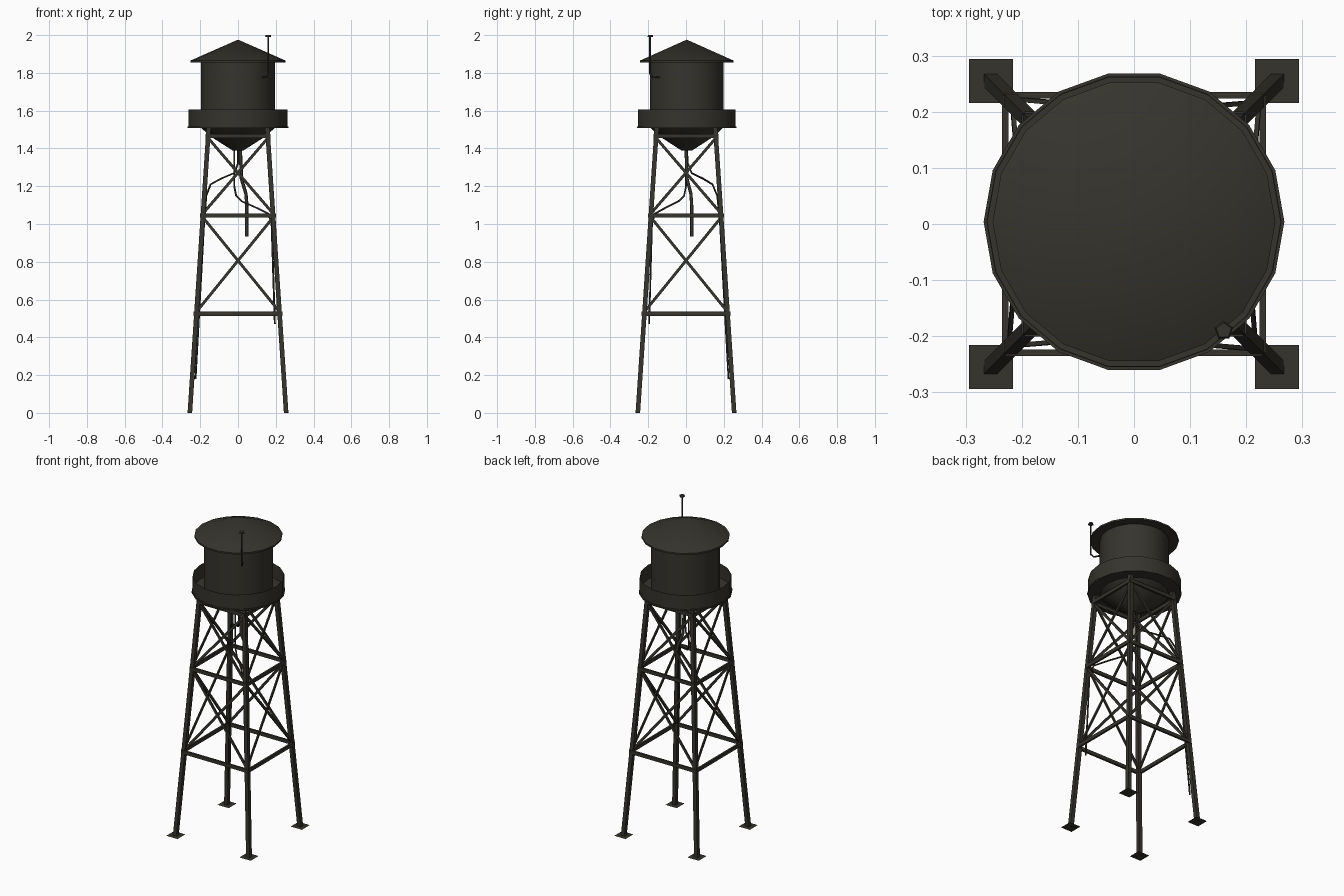
import bpy, bmesh, math
from mathutils import Vector

if "Cube" in bpy.data.objects:
    bpy.data.objects.remove(bpy.data.objects["Cube"])

steel = bpy.data.materials.new("dark olive steel")
steel.diffuse_color = (0.036, 0.034, 0.026, 1)
steel.use_nodes = True
steel.node_tree.nodes["Principled BSDF"].inputs["Base Color"].default_value = steel.diffuse_color
CY = 0.004   # tank centre is a touch behind the origin
SIDES = 18


def make(name, bm, smooth=False):
    me = bpy.data.meshes.new(name)
    bm.to_mesh(me)
    bm.free()
    me.materials.append(steel)
    ob = bpy.data.objects.new(name, me)
    bpy.context.collection.objects.link(ob)
    if smooth:
        bpy.context.view_layer.objects.active = ob
        ob.select_set(True)
        bpy.ops.object.shade_smooth_by_angle(angle=math.radians(32))
        ob.select_set(False)
    return ob


def lathe(name, profile, smooth=True):
    """Revolve (radius, z) points around the tank axis."""
    bm = bmesh.new()
    rings = []
    for r, z in profile:
        if r == 0:
            rings.append([bm.verts.new((0, CY, z))] * SIDES)
        else:
            rings.append([bm.verts.new((r * math.cos(math.tau * i / SIDES),
                                        CY + r * math.sin(math.tau * i / SIDES), z))
                          for i in range(SIDES)])
    for a, b in zip(rings, rings[1:]):
        for i in range(SIDES):
            j = (i + 1) % SIDES
            bm.faces.new(list(dict.fromkeys((a[i], a[j], b[j], b[i]))))
    return make(name, bm, smooth)


def bar(bm, a, b, side, w, d):
    """Box beam from a to b; d measured along 'side', w across it."""
    a, b = Vector(a), Vector(b)
    t = (b - a).normalized()
    n = Vector(side)
    n = (n - t * n.dot(t)).normalized()
    u = t.cross(n)
    ends = [[bm.verts.new(p + u * (w / 2 * i) + n * (d / 2 * j))
             for i, j in ((-1, -1), (1, -1), (1, 1), (-1, 1))] for p in (a, b)]
    for i in range(4):
        j = (i + 1) % 4
        bm.faces.new((ends[0][i], ends[0][j], ends[1][j], ends[1][i]))
    bm.faces.new(ends[0][::-1])
    bm.faces.new(ends[1])


def tube(name, pts, r):
    """Round pipe along a path."""
    cu = bpy.data.curves.new(name, 'CURVE')
    cu.dimensions = '3D'
    cu.bevel_depth = r
    cu.bevel_resolution = 1
    cu.use_fill_caps = True
    sp = cu.splines.new('POLY')
    sp.points.add(len(pts) - 1)
    for p, co in zip(sp.points, pts):
        p.co = (*co, 1)
    cu.materials.append(steel)
    ob = bpy.data.objects.new(name, cu)
    bpy.context.collection.objects.link(ob)


def leg_x(z):
    return 0.255 - 0.1 * z / 1.51


# Tank, conical bottom, roof, walkway
lathe("tank", [(0.197, 1.86), (0.197, 1.51), (0.14, 1.46), (0.03, 1.39), (0, 1.388)])
lathe("roof", [(0, 1.976), (0.252, 1.865), (0.252, 1.855), (0, 1.857)])
lathe("walkway_floor", [(0.19, 1.517), (0.268, 1.517), (0.268, 1.508), (0.19, 1.508)])
lathe("walkway_railing", [(0.263, 1.51), (0.263, 1.606), (0.261, 1.606), (0.261, 1.51)])

# Legs and flat foot pads
legs, pads = bmesh.new(), bmesh.new()
for sx in (-1, 1):
    for sy in (-1, 1):
        x0, x1 = leg_x(0), leg_x(1.51)
        bar(legs, (sx * x0, sy * x0, 0), (sx * x1, sy * x1, 1.51), (1, 0, 0), 0.024, 0.024)
        pads.faces.new([pads.verts.new((sx * x0 + 0.039 * i, sy * x0 + 0.039 * j, 0.002))
                        for i, j in ((-1, -1), (1, -1), (1, 1), (-1, 1))])
make("legs", legs)
make("foot_pads", pads)

# Horizontal beams and cross braces on four sides
beams, braces = bmesh.new(), bmesh.new()
levels = (0.525, 1.045, 1.465)
for k in range(4):
    c, s = round(math.cos(k * math.pi / 2)), round(math.sin(k * math.pi / 2))

    def P(x, y, z):
        return (c * x - s * y, s * x + c * y, z)
    out = P(0, -1, 0)
    for z in levels:
        h = leg_x(z) + 0.009
        bar(beams, P(-h, -h, z), P(h, -h, z), out, 0.022, 0.012)
    for lo, hi in zip(levels, levels[1:]):
        a, b = leg_x(lo), leg_x(hi)
        for sg in (-1, 1):
            off = 0.003 * sg
            bar(braces, P(-sg * a, -a + off, lo + 0.01), P(sg * b, -b + off, hi - 0.01),
                out, 0.015, 0.008)
make("horizontal_beams", beams)
make("cross_braces", braces)

# Drain pipe and the two cables running to the legs
tube("drain_pipe", [(0.012, 0, 1.41), (0.018, 0.005, 1.24), (0.042, 0.026, 1.16),
                    (0.047, 0.03, 1.1), (0.047, 0.03, 0.935)], 0.009)
tube("back_cable", [(0, 0.005, 1.40), (0, 0.01, 1.32), (-0.02, 0.03, 1.27), (-0.09, 0.09, 1.24),
                    (-0.145, 0.14, 1.21), (-0.168, 0.165, 1.15), (-0.18, 0.18, 1.0),
                    (-0.225, 0.225, 0.18)], 0.005)
tube("front_cable", [(-0.02, 0, 1.41), (-0.02, 0, 1.2), (-0.01, -0.01, 1.15),
                     (0.02, -0.04, 1.12), (0.1, -0.11, 1.085), (0.16, -0.165, 1.055),
                     (0.178, -0.18, 1.0), (0.195, -0.195, 0.47)], 0.005)

# Vent pole with small cap on the tank side
tube("vent_pole", [(0.13, -0.14, 1.776), (0.15, -0.175, 1.776), (0.16, -0.19, 1.795),
                   (0.16, -0.19, 1.995)], 0.005)
bm = bmesh.new()
bmesh.ops.create_cone(bm, cap_ends=True, segments=5, radius1=0.017, radius2=0.014, depth=0.01)
make("vent_cap", bm).location = (0.16, -0.19, 1.995)
